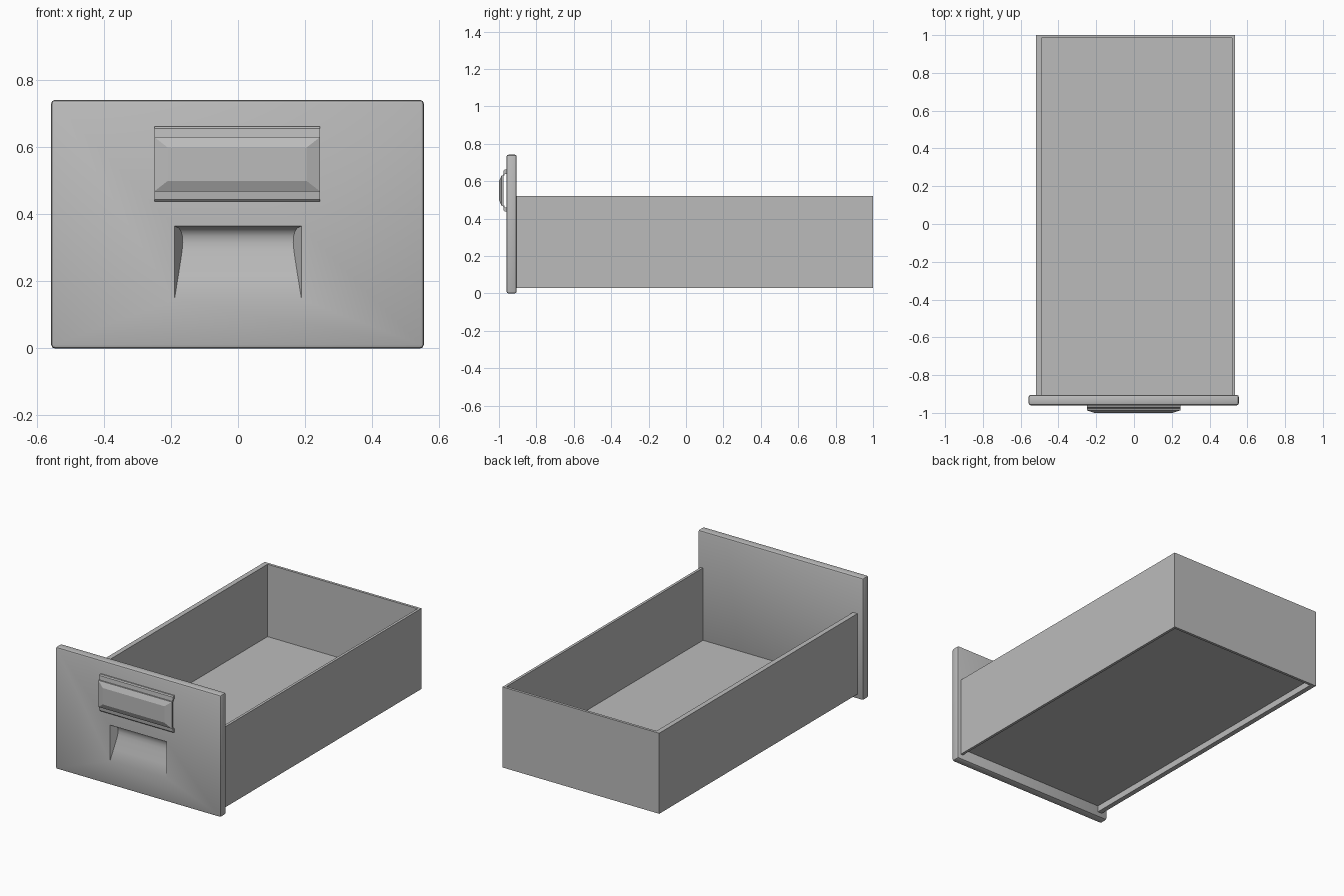
import bpy, bmesh
from math import radians

if "Cube" in bpy.data.objects:
    bpy.data.objects.remove(bpy.data.objects["Cube"], do_unlink=True)

grey = bpy.data.materials.new("plain grey")
grey.use_nodes = True
GREY = (0.5, 0.5, 0.5, 1)
grey.diffuse_color = GREY
grey.node_tree.nodes["Principled BSDF"].inputs["Base Color"].default_value = GREY


def finish(name, bm, smooth=False):
    """Turn a bmesh into a coloured object."""
    bmesh.ops.recalc_face_normals(bm, faces=bm.faces)
    mesh = bpy.data.meshes.new(name)
    bm.to_mesh(mesh)
    bm.free()
    mesh.materials.append(grey)
    obj = bpy.data.objects.new(name, mesh)
    bpy.context.collection.objects.link(obj)
    if smooth:
        shade(obj)
    return obj


def shade(obj):
    bpy.ops.object.select_all(action='DESELECT')
    obj.select_set(True)
    bpy.context.view_layer.objects.active = obj
    bpy.ops.object.shade_smooth_by_angle(angle=radians(30))


def loft(name, rings, smooth=False):
    """Join closed rings of points in order and cap both ends."""
    bm = bmesh.new()
    rows = [[bm.verts.new(p) for p in ring] for ring in rings]
    n = len(rows[0])
    for a, b in zip(rows, rows[1:]):
        for i in range(n):
            j = (i + 1) % n
            bm.faces.new((a[i], a[j], b[j], b[i]))
    bm.faces.new(rows[0])
    bm.faces.new(rows[-1])
    return finish(name, bm, smooth)


def rect(x0, x1, z0, z1, y):
    return [(x0, y, z0), (x1, y, z0), (x1, y, z1), (x0, y, z1)]


def box(name, x, y, z):
    return loft(name, [rect(*x, *z, y[0]), rect(*x, *z, y[1])])


# Open tray: three walls and a raised floor
LEFT, RIGHT, FRONT = -0.52, 0.535, -0.91
WALL_Z = (0.03, 0.52)
box("right_side", (LEFT, LEFT + 0.03), (FRONT, 1), WALL_Z)
box("left_side", (RIGHT - 0.016, RIGHT), (FRONT, 1), WALL_Z)
box("back_wall", (LEFT + 0.03, RIGHT - 0.016), (0.984, 1), WALL_Z)
box("tray_floor", (LEFT + 0.03, RIGHT - 0.016), (FRONT, 0.984), (0.068, 0.08))

# Front panel with rounded edges
PANEL_Y = -0.96
panel = box("front_panel", (-0.558, 0.555), (PANEL_Y, -0.905), (0, 0.742))
bm = bmesh.new()
bm.from_mesh(panel.data)
bmesh.ops.bevel(bm, geom=bm.edges[:], offset=0.011, segments=2,
                profile=0.5, affect='EDGES')
bm.to_mesh(panel.data)
bm.free()

# Scooped finger pull: (depth, height) profile, narrowing as it deepens
scoop = [(-0.01, 0.11), (0, 0.145), (0.02, 0.215), (0.035, 0.27),
         (0.041, 0.295), (0.044, 0.315), (0.042, 0.335),
         (0.035, 0.35), (0.023, 0.36), (0, 0.365), (-0.01, 0.365)]
cutter = loft("scoop_cutter", [
    [(side * (0.19 - 0.57 * d), PANEL_Y + d, z) for d, z in scoop]
    for side in (-1, 1)])
cut = panel.modifiers.new("finger_pull", 'BOOLEAN')
cut.operation = 'DIFFERENCE'
cut.solver = 'EXACT'
cut.object = cutter
bpy.context.view_layer.objects.active = panel
bpy.ops.object.modifier_apply(modifier=cut.name)
bpy.data.objects.remove(cutter, do_unlink=True)
shade(panel)

# Label holder: upper and lower rails, mirrored about the middle height
X0, X1, MID = -0.25, 0.245, 0.55
rail = [(0, 0.112), (0.009, 0.112), (0.015, 0.106), (0.018, 0.08),
        (0.012, 0.08), (0.009, 0.09), (0, 0.09)]
for name, sign in (("label_rail_top", 1), ("label_rail_bottom", -1)):
    loft(name, [[(x, PANEL_Y - d, MID + sign * h) for d, h in rail]
                for x in (X0, X1)])

# Label plate with sloping borders
loft("label_plate", [rect(X0, X1, MID - 0.081, MID + 0.081, -0.975),
                     rect(X0, X1, MID - 0.081, MID + 0.081, -0.986),
                     rect(X0 + 0.04, X1 - 0.04, MID - 0.05, MID + 0.05, -1)])
